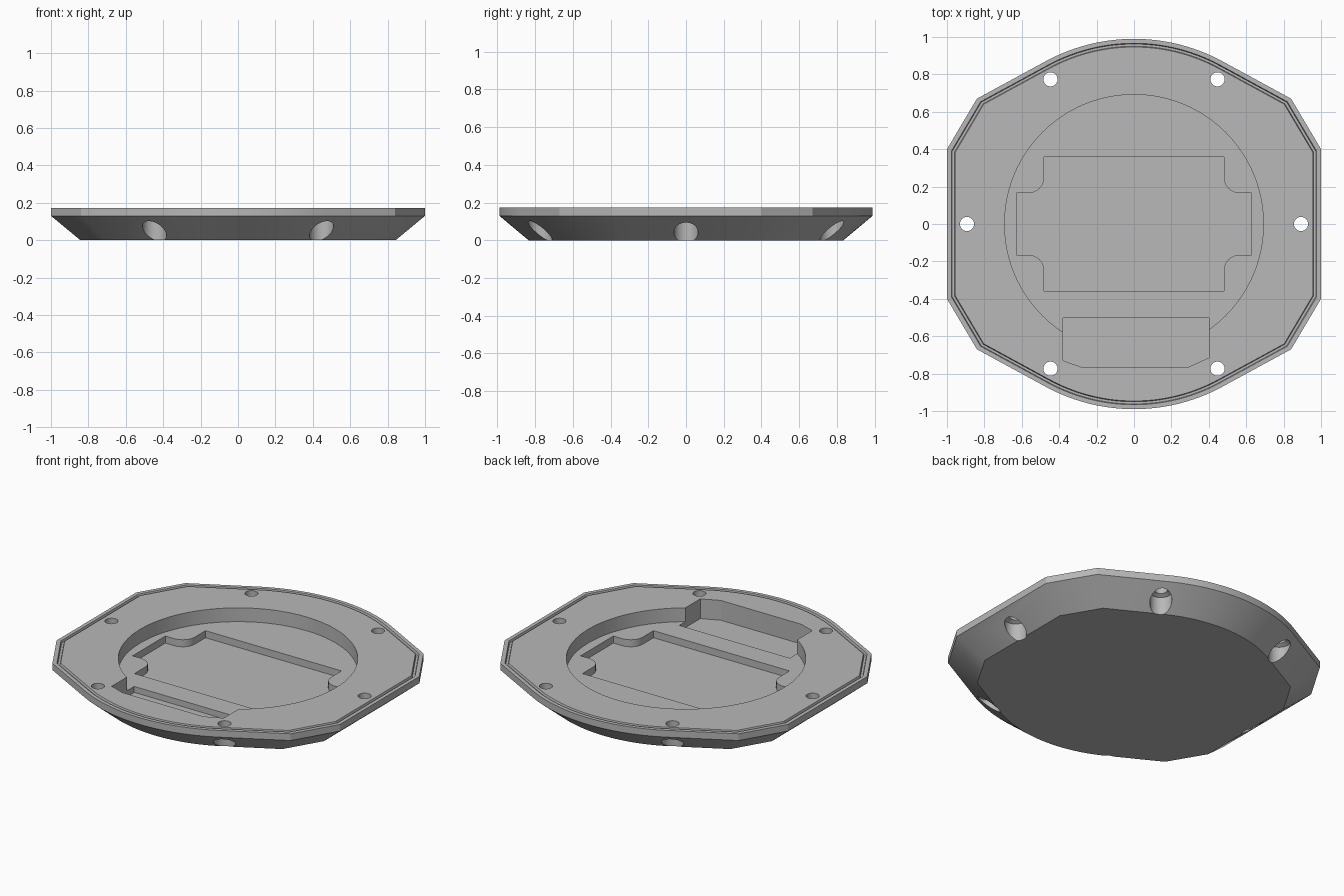
import bpy, bmesh, math

cube = bpy.data.objects.get("Cube")
if cube:
    bpy.data.objects.remove(cube, do_unlink=True)

grey = bpy.data.materials.new("plain grey")
grey.use_nodes = True
colour = (0.48, 0.48, 0.48, 1)
grey.diffuse_color = colour
grey.node_tree.nodes["Principled BSDF"].inputs["Base Color"].default_value = colour


def arc(cx, cy, r, start, end, n):
    angles = [math.radians(start + (end - start) * i / n) for i in range(n + 1)]
    return [(cx + r * math.cos(a), cy + r * math.sin(a)) for a in angles]


def four_way(quarter):
    """Mirror a first-quadrant path (right to top) into a closed outline."""
    half = quarter + [(-x, y) for x, y in reversed(quarter) if x > 1e-5]
    return half + [(-x, -y) for x, y in half]


def loft(name, sections, ring=False):
    """Skin (outline, scale, z) sections; a ring joins last to first, others are capped."""
    bm = bmesh.new()
    loops = [[bm.verts.new((x * s, y * s, z)) for x, y in pts] for pts, s, z in sections]
    pairs = list(zip(loops, loops[1:])) + ([(loops[-1], loops[0])] if ring else [])
    for a, b in pairs:
        for i in range(len(a)):
            j = (i + 1) % len(a)
            bm.faces.new((a[i], a[j], b[j], b[i]))
    if not ring:
        bm.faces.new(loops[0][::-1])
        bm.faces.new(loops[-1])
    bmesh.ops.recalc_face_normals(bm, faces=bm.faces)
    mesh = bpy.data.meshes.new(name)
    bm.to_mesh(mesh)
    bm.free()
    mesh.materials.append(grey)
    ob = bpy.data.objects.new(name, mesh)
    bpy.context.collection.objects.link(ob)
    return ob


def prism(name, pts, low, high):
    return loft(name, [(pts, 1, low), (pts, 1, high)])


def disc(x, y, r, n):
    return arc(x, y, r, 0, 360, n)[:-1]


# Body: tapered underside and upright rim
TOP, RIM, OVER = 0.173, 0.13, 0.3
outline = four_way([(1, 0.4), (0.84, 0.67)] + arc(0, 0, 0.99, 61, 90, 14))
body = loft("cover_plate", [(outline, 0.843, 0), (outline, 1, RIM), (outline, 1, TOP)])

cutters = []

# Seal groove around the top edge
cutters.append(loft("seal_groove_cutter", [
    (outline, 0.979, TOP + 0.01), (outline, 0.972, TOP - 0.014),
    (outline, 0.96, TOP - 0.014), (outline, 0.953, TOP + 0.01)], ring=True))

# Round recess, stepped inner pocket and front connector pocket
cutters.append(prism("round_recess_cutter", disc(0, 0, 0.692, 96), 0.085, OVER))
pocket = four_way([(0.628, 0.165)] + arc(0.565, 0.25, 0.085, 270, 180, 8)
                  + [(0.48, 0.358)])
cutters.append(prism("inner_pocket_cutter", pocket, 0.04, OVER))
front = [(-0.38, -0.503), (-0.38, -0.73), (-0.28, -0.765),
         (0.29, -0.765), (0.4, -0.715), (0.4, -0.503)]
cutters.append(prism("front_pocket_cutter", front, 0.047, OVER))

# Screw holes with wide countersunk bores from below
for k in range(6):
    a = math.radians(60 * k)
    x, y = 0.893 * math.cos(a), 0.893 * math.sin(a)
    wide, narrow = disc(x, y, 0.064, 32), disc(x, y, 0.038, 32)
    cutters.append(loft("screw_hole_cutter", [
        (wide, 1, -0.1), (wide, 1, 0.112), (narrow, 1, 0.125), (narrow, 1, OVER)]))

for cutter in cutters:
    cutter.hide_render = True
    mod = body.modifiers.new(cutter.name, "BOOLEAN")
    mod.operation, mod.solver, mod.object = "DIFFERENCE", "EXACT", cutter

# Bake the cuts and discard the cutters
bpy.context.view_layer.update()
evaluated = body.evaluated_get(bpy.context.evaluated_depsgraph_get())
finished = bpy.data.meshes.new_from_object(evaluated)
body.modifiers.clear()
body.data = finished
for cutter in cutters:
    bpy.data.objects.remove(cutter, do_unlink=True)

bpy.ops.object.select_all(action="DESELECT")
body.select_set(True)
bpy.context.view_layer.objects.active = body
bpy.ops.object.shade_smooth_by_angle(angle=math.radians(20))
